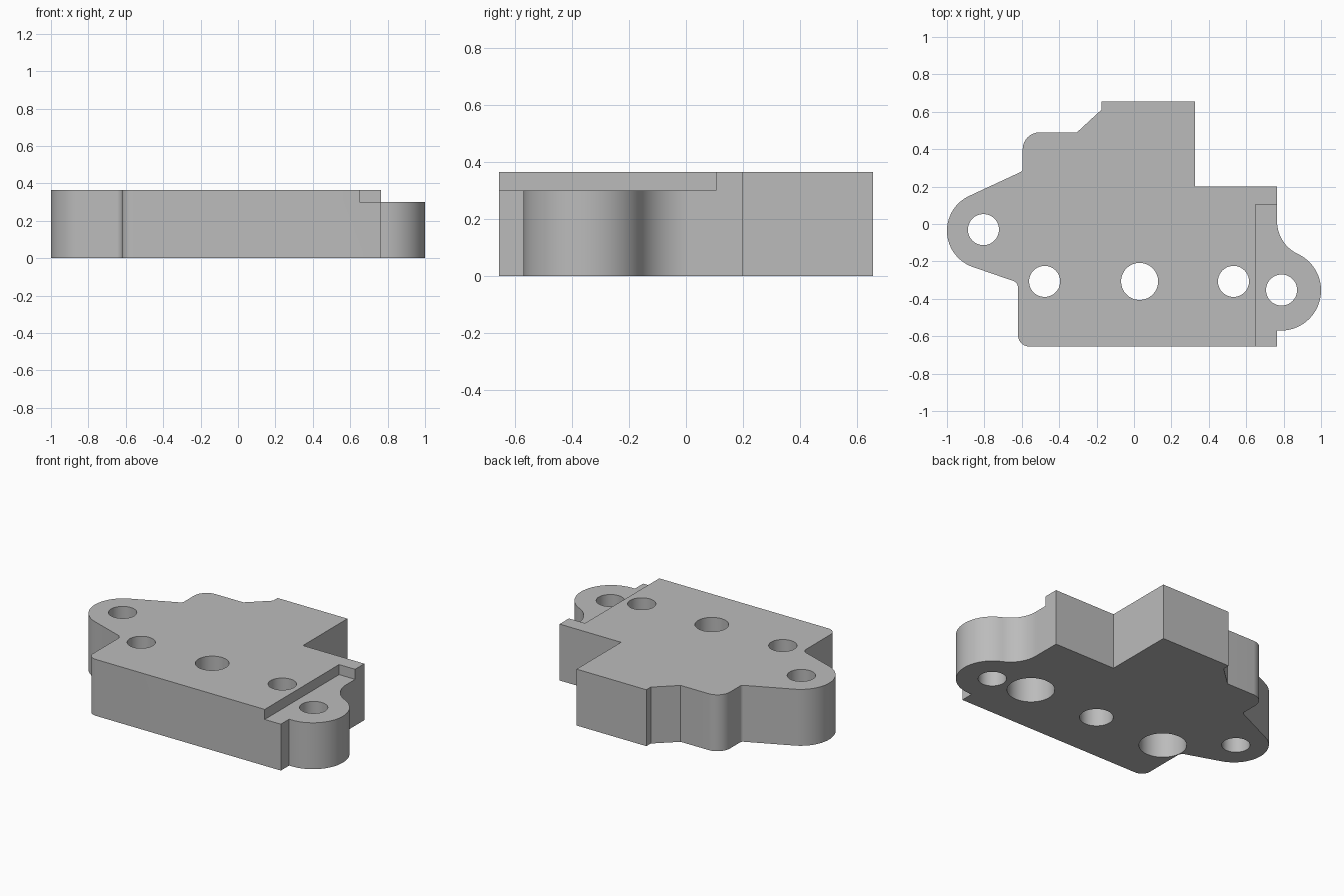
import bpy, bmesh
from math import cos, sin, radians
from mathutils import Vector

if "Cube" in bpy.data.objects:
    bpy.data.objects.remove(bpy.data.objects["Cube"])

HEIGHT, LEDGE, BORE_DEPTH = 0.365, 0.30, 0.23

grey = bpy.data.materials.new("plain grey")
grey.use_nodes = True
colour = (0.5, 0.5, 0.5, 1)
grey.diffuse_color = colour
grey.node_tree.nodes["Principled BSDF"].inputs["Base Color"].default_value = colour


def arc(x, y, r, start, end, steps=32):
    """Points along a circular arc, angles in degrees."""
    angles = [radians(start + (end - start) * i / steps) for i in range(steps + 1)]
    return [Vector((x + r * cos(a), y + r * sin(a))) for a in angles]


def fillet(before, corner, after, r, steps=10):
    """Round a corner between two straight edges."""
    p = Vector(corner)
    a, b = (Vector(before) - p).normalized(), (Vector(after) - p).normalized()
    half = a.angle(b) / 2
    centre = p + (a + b).normalized() * (r / sin(half))
    reach = r * cos(half) / sin(half)
    u, v = p + a * reach - centre, p + b * reach - centre
    return [centre + u.lerp(v, i / steps).normalized() * r for i in range(steps + 1)]


def prism(name, points, bottom, top):
    """Extrude a closed outline between two heights."""
    bm = bmesh.new()
    low = [bm.verts.new((p[0], p[1], bottom)) for p in points]
    high = [bm.verts.new((p[0], p[1], top)) for p in points]
    bm.faces.new(low)
    bm.faces.new(high)
    for i in range(len(points)):
        bm.faces.new((low[i - 1], low[i], high[i], high[i - 1]))
    bmesh.ops.recalc_face_normals(bm, faces=bm.faces)
    mesh = bpy.data.meshes.new(name)
    bm.to_mesh(mesh)
    bm.free()
    mesh.materials.append(grey)
    obj = bpy.data.objects.new(name, mesh)
    bpy.context.collection.objects.link(obj)
    return obj


# Plate outline, clockwise from the back tab
left_lobe = arc(-0.795, -0.036, 0.205, 251.3, 115)
low_corner, high_corner = (-0.62, -0.313), (-0.595, 0.283)
outline = [(-0.175, 0.655), (0.325, 0.655), (0.325, 0.20), (0.765, 0.20)]
outline += arc(0.957, 0.014, 0.192, 180, 245)[:-1]       # concave neck
outline += arc(0.785, -0.355, 0.215, 65, -90)            # right lobe
outline += [(0.765, -0.57), (0.765, -0.655)]
outline += fillet((0.765, -0.655), (-0.62, -0.655), low_corner, 0.06)
outline += fillet((-0.62, -0.655), low_corner, left_lobe[0], 0.04)
outline += left_lobe
outline += fillet(left_lobe[-1], high_corner, (-0.595, 0.49), 0.02)
outline += fillet(high_corner, (-0.595, 0.49), (-0.305, 0.49), 0.09)
outline += [(-0.305, 0.49), (-0.175, 0.61)]
plate = prism("mounting_plate", outline, 0, HEIGHT)

# Lowered ledge along the right side
cutters = [prism("ledge_cutter", [(0.65, -1), (1.2, -1), (1.2, 0.105), (0.65, 0.105)],
                 LEDGE, 1)]

# Through holes, and counterbores from below
holes = [(-0.805, -0.03, 0.083, 0), (-0.478, -0.307, 0.083, 0.14),
         (0.03, -0.307, 0.099, 0), (0.532, -0.307, 0.083, 0.14),
         (0.789, -0.353, 0.083, 0)]
for x, y, r, bore in holes:
    cutters.append(prism("hole_cutter", arc(x, y, r, 0, 360, 64)[:-1], -0.1, 1))
    if bore:
        cutters.append(prism("bore_cutter", arc(x, y, bore, 0, 360, 64)[:-1],
                             -0.1, BORE_DEPTH))

for cutter in cutters:
    cutter.hide_render = True
    mod = plate.modifiers.new(cutter.name, "BOOLEAN")
    mod.operation, mod.solver, mod.object = "DIFFERENCE", "EXACT", cutter

# Bake the cuts and drop the cutters
graph = bpy.context.evaluated_depsgraph_get()
plate_mesh = bpy.data.meshes.new_from_object(plate.evaluated_get(graph))
plate.modifiers.clear()
plate.data = plate_mesh
for cutter in cutters:
    bpy.data.objects.remove(cutter)

# Smooth curved walls, crisp edges
bpy.ops.object.select_all(action="DESELECT")
plate.select_set(True)
bpy.context.view_layer.objects.active = plate
bpy.ops.object.shade_smooth_by_angle(angle=radians(20))
